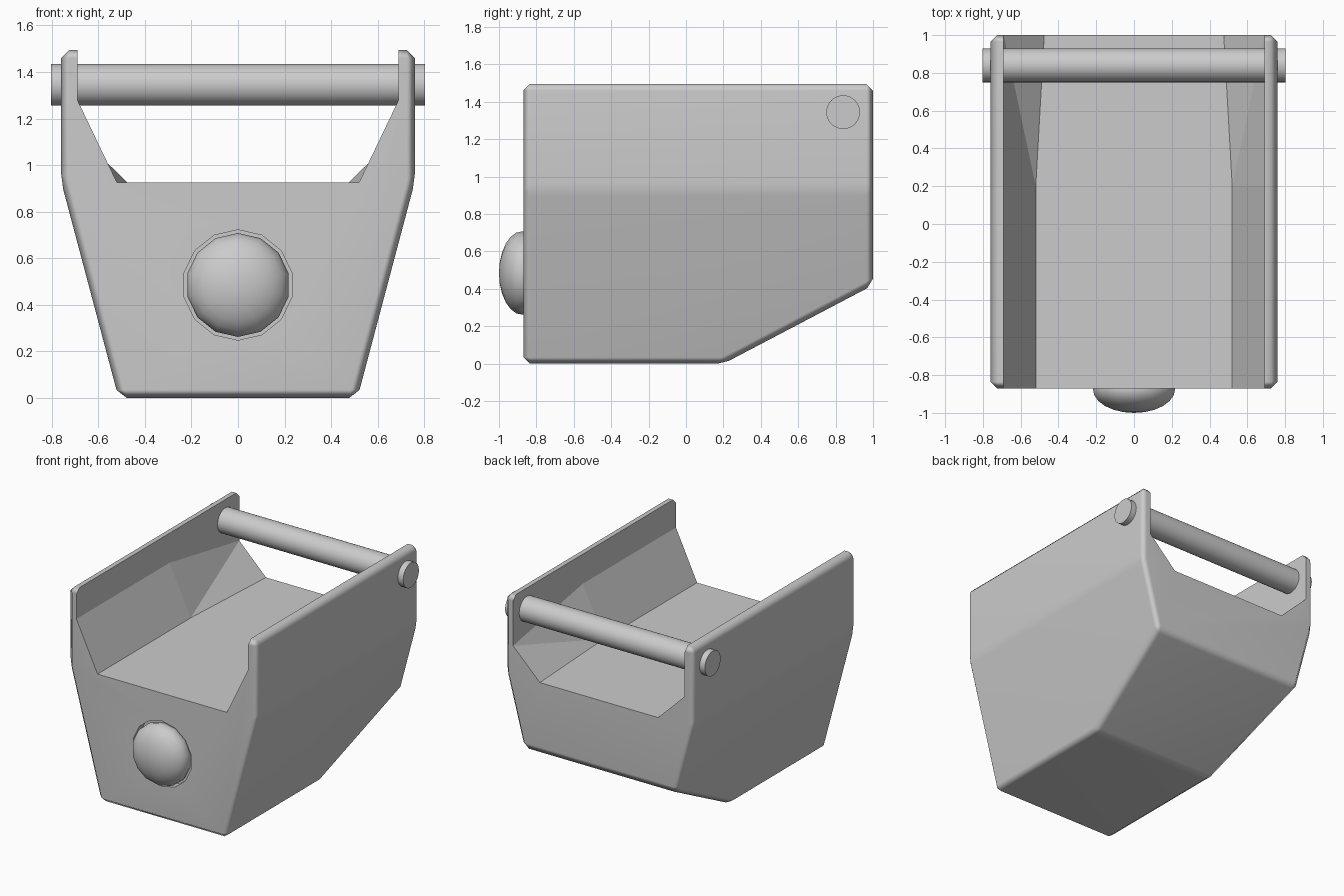
import bpy, bmesh
from math import pi
from mathutils import Matrix

if "Cube" in bpy.data.objects:
    bpy.data.objects.remove(bpy.data.objects["Cube"])


def make_object(name, bm):
    mesh = bpy.data.meshes.new(name)
    bm.to_mesh(mesh)
    bm.free()
    ob = bpy.data.objects.new(name, mesh)
    bpy.context.collection.objects.link(ob)
    return ob


def mirrored_hull(points):
    """Convex solid from points on the +x side and their mirror images."""
    bm = bmesh.new()
    for x, y, z in points:
        bm.verts.new((x, y, z))
        bm.verts.new((-x, y, z))
    bmesh.ops.convex_hull(bm, input=bm.verts[:])
    bmesh.ops.dissolve_limit(bm, angle_limit=0.02, verts=bm.verts[:], edges=bm.edges[:])
    bmesh.ops.recalc_face_normals(bm, faces=bm.faces[:])
    return bm


def cut(target, cutter):
    cutter.hide_render = True
    mod = target.modifiers.new("cut", 'BOOLEAN')
    mod.operation = 'DIFFERENCE'
    mod.solver = 'EXACT'
    mod.object = cutter
    bpy.context.view_layer.objects.active = target
    bpy.ops.object.modifier_apply(modifier=mod.name)
    bpy.data.objects.remove(cutter, do_unlink=True)


FRONT, BEND, BACK = -0.87, 0.2, 1.0
BAR_Y, BAR_Z = 0.84, 1.345
DOME_Z = 0.485


def side_x(z):
    return 0.513 + z * 0.247 / 0.93


# Body shell: flared box with sloping rear underside and chamfered edges
outer = [(side_x(0), y, 0.0) for y in (FRONT, BEND)]
outer.append((side_x(0.42), BACK, 0.42))
outer += [(0.76, y, z) for y in (FRONT, BACK) for z in (0.93, 1.495)]
bm = mirrored_hull(outer)
bmesh.ops.bevel(bm, geom=bm.edges[:], offset=0.035, segments=1,
                affect='EDGES', clamp_overlap=True)
for f in bm.faces:
    f.smooth = True
body = make_object("body", bm)

# Open trough: floor narrows behind the bend
bm = bmesh.new()
sections = []
for y, fx, wz in ((FRONT - 0.1, 0.52, 1.28), (BEND, 0.52, 1.28),
                  (BACK, 0.475, 1.135), (BACK + 0.1, 0.47, 1.117)):
    half = [(fx, 0.925), (0.69, wz), (0.69, 1.7)]
    ring = half + [(-x, z) for x, z in reversed(half)]
    sections.append([bm.verts.new((x, y, z)) for x, z in ring])
for a, b in zip(sections, sections[1:]):
    for i in range(6):
        j = (i + 1) % 6
        bm.faces.new((a[i], a[j], b[j], b[i]))
bm.faces.new(sections[0])
bm.faces.new(sections[-1])
bmesh.ops.triangulate(bm, faces=bm.faces[:])
bmesh.ops.recalc_face_normals(bm, faces=bm.faces[:])
cut(body, make_object("trough_cutter", bm))

# Shallow round socket in the front face
bm = bmesh.new()
bmesh.ops.create_cone(bm, cap_ends=True, segments=14, radius1=0.237, radius2=0.237, depth=0.12,
                      matrix=Matrix.Translation((0, FRONT, DOME_Z))
                      @ Matrix.Rotation(pi / 2, 4, 'X'))
cut(body, make_object("socket_cutter", bm))
normals = body.modifiers.new("clean_shading", 'WEIGHTED_NORMAL')
normals.keep_sharp = True

# Flattened dome in the socket
bm = bmesh.new()
bmesh.ops.create_uvsphere(bm, u_segments=14, v_segments=12, radius=1,
                          matrix=Matrix.Translation((0, FRONT - 0.005, DOME_Z))
                          @ Matrix.Diagonal((0.223, 0.125, 0.223, 1))
                          @ Matrix.Rotation(pi / 2, 4, 'X'))
for f in bm.faces:
    f.smooth = True
make_object("front_dome", bm)

# Cross bar through the rear of both walls
bm = bmesh.new()
bmesh.ops.create_cone(bm, cap_ends=True, segments=32, radius1=0.09, radius2=0.09, depth=1.606,
                      matrix=Matrix.Translation((0, BAR_Y, BAR_Z))
                      @ Matrix.Rotation(pi / 2, 4, 'Y'))
for f in bm.faces:
    f.smooth = len(f.verts) == 4
make_object("cross_bar", bm)
